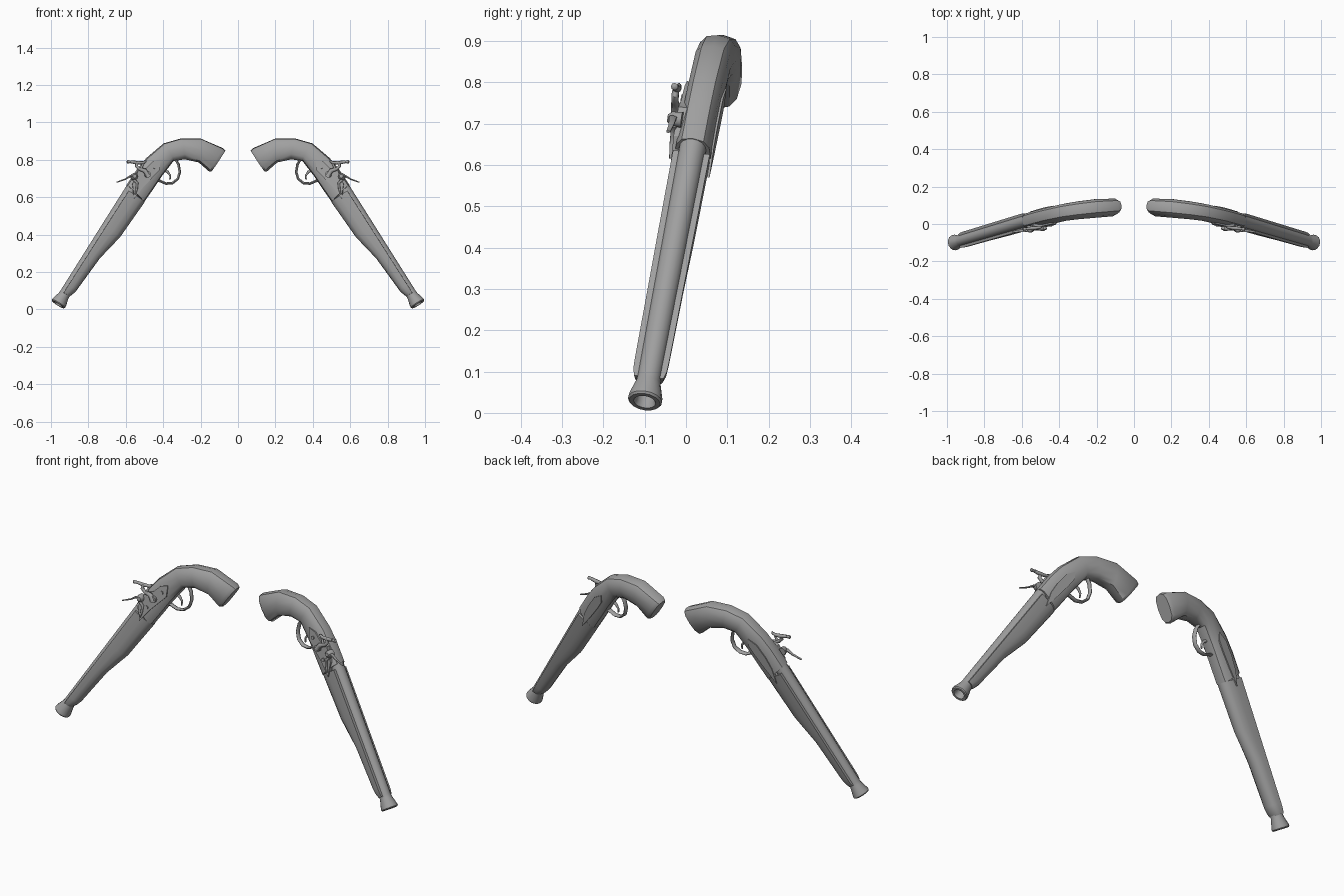
import bpy, bmesh, math
from mathutils import Vector

steel = bpy.data.materials.new("plain grey")
steel.diffuse_color = (0.35, 0.35, 0.35, 1)

# Pistol plane: profile coordinates (x, z) plus sideways offset w
N = Vector((0.117, 1, -0.115)).normalized()
MUZZLE = (0.957, 0.035)          # barrel axis origin
A, U = (-0.538, 0.843), (0.843, 0.538)   # along barrel, up from barrel


def P(x, z, w=0.0):
    return Vector((x, -0.1 - 0.117 * (x - 0.965) + 0.115 * (z - 0.03), z)) + N * w


def B(t, h=0.0, w=0.0):
    """Point in barrel coordinates."""
    return P(MUZZLE[0] + A[0] * t + U[0] * h, MUZZLE[1] + A[1] * t + U[1] * h, w)


def finish(name, bm, angle):
    bmesh.ops.recalc_face_normals(bm, faces=bm.faces)
    me = bpy.data.meshes.new(name)
    bm.to_mesh(me)
    bm.free()
    ob = bpy.data.objects.new(name, me)
    bpy.context.collection.objects.link(ob)
    me.materials.append(steel)
    bpy.ops.object.select_all(action='DESELECT')
    ob.select_set(True)
    bpy.context.view_layer.objects.active = ob
    bpy.ops.object.shade_smooth_by_angle(angle=math.radians(angle))
    # second pistol of the pair
    mod = ob.modifiers.new("pair", 'MIRROR')
    mod.use_axis = (True, False, False)
    mod.use_mirror_merge = False
    return ob


def loft(name, rings, angle=38):
    bm = bmesh.new()
    vs = [[bm.verts.new(p) for p in r] for r in rings]
    n = len(vs[0])
    for a, b in zip(vs, vs[1:]):
        for i in range(n):
            j = (i + 1) % n
            bm.faces.new((a[i], a[j], b[j], b[i]))
    bm.faces.new(vs[0])
    bm.faces.new(vs[-1])
    return finish(name, bm, angle)


def tube(name, path, radii, n=8, wide=1.0):
    """Rod along (x, z, w) points; wide stretches it sideways."""
    pts = [P(*p) for p in path]
    if not isinstance(radii, (list, tuple)):
        radii = [radii] * len(pts)
    rings = []
    for i, p in enumerate(pts):
        d = (pts[min(i + 1, len(pts) - 1)] - pts[max(i - 1, 0)]).normalized()
        ref = N if abs(d.dot(N)) < 0.9 else Vector((0, 0, 1))
        e = d.cross(ref).normalized()
        f = d.cross(e)
        rings.append([p + radii[i] * (math.cos(k * math.tau / n) * e
                      + wide * math.sin(k * math.tau / n) * f) for k in range(n)])
    return loft(name, rings, 50)


def plate(name, pts, w0, w1):
    return loft(name, [[P(x, z, w) for x, z in pts] for w in (w0, w1)], 30)


def rounded(a, e=0.75):
    c, s = math.cos(a), math.sin(a)
    return math.copysign(abs(c) ** e, c), math.copysign(abs(s) ** e, s)


# Grip: sections as top x, top z, bottom x, bottom z, half width
sections = [
    (0.067, 0.850, 0.142, 0.737, 0.036), (0.082, 0.863, 0.155, 0.738, 0.047),
    (0.200, 0.914, 0.210, 0.786, 0.050), (0.307, 0.914, 0.285, 0.803, 0.048),
    (0.398, 0.888, 0.345, 0.793, 0.046), (0.490, 0.810, 0.405, 0.715, 0.045),
    (0.540, 0.750, 0.450, 0.648, 0.045), (0.597, 0.664, 0.503, 0.572, 0.045)]
rings = []
for tx, tz, bx, bz, w in sections:
    ring = []
    for k in range(12):
        c, s = rounded(k * math.tau / 12)
        ring.append(P((tx + bx) / 2 + (tx - bx) / 2 * c,
                      (tz + bz) / 2 + (tz - bz) / 2 * c, w * s))
    rings.append(ring)
loft("grip", rings)

# Fore stock: half-round trough under the barrel (distance, depth, half width)
rings = []
for t, depth, w in [(0.055, 0.027, 0.036), (0.075, 0.036, 0.041), (0.104, 0.043, 0.042),
                    (0.319, 0.056, 0.043), (0.471, 0.086, 0.044), (0.70, 0.096, 0.045)]:
    ring = []
    for k in range(9):
        c, s = rounded(math.pi * k / 8, 0.8)
        ring.append(B(t, 0.010 - (depth + 0.010) * s, w * c))
    rings.append(ring)
loft("fore_stock", rings)

# Barrel with flared hollow muzzle (distance, radius)
rings = [[B(t, r * math.cos(k * math.tau / 16), r * math.sin(k * math.tau / 16))
          for k in range(16)]
         for t, r in [(0.73, 0.033), (0.06, 0.029), (0.045, 0.030), (0.005, 0.041),
                      (-0.005, 0.042), (-0.010, 0.038), (-0.010, 0.027),
                      (0.0, 0.023), (0.10, 0.021)]]
loft("barrel", rings, 35)

# Lock plate on the front side, leaf-shaped plate on the back
plate("lock_plate", [(0.420, 0.797), (0.460, 0.786), (0.495, 0.752), (0.540, 0.735),
                     (0.570, 0.665), (0.560, 0.588), (0.510, 0.652), (0.457, 0.706),
                     (0.425, 0.738)], -0.025, -0.050)
plate("back_plate", [(0.425, 0.790), (0.470, 0.765), (0.515, 0.705), (0.545, 0.650),
                     (0.565, 0.575), (0.510, 0.640), (0.455, 0.710), (0.428, 0.750)],
      0.030, 0.048)

# Cock with its pivot, jaws and clamping screw
tube("cock_pivot", [(0.490, 0.715, -0.045), (0.490, 0.715, -0.066)], 0.017, 10)
tube("cock", [(0.490, 0.710, -0.058), (0.505, 0.735, -0.060), (0.535, 0.745, -0.060),
              (0.550, 0.760, -0.060), (0.545, 0.782, -0.060)],
     [0.014, 0.012, 0.009, 0.009, 0.008])
tube("cock_jaws", [(0.500, 0.786, -0.058), (0.515, 0.778, -0.058), (0.548, 0.778, -0.058),
                   (0.580, 0.783, -0.058)], [0.005, 0.008, 0.010, 0.008])
tube("jaw_screw", [(0.575, 0.782, -0.058), (0.588, 0.783, -0.058), (0.598, 0.783, -0.058),
                   (0.602, 0.783, -0.058)], [0.004, 0.008, 0.009, 0.004])
tube("cock_spur", [(0.525, 0.748, -0.060), (0.515, 0.770, -0.060), (0.498, 0.790, -0.060)],
     [0.007, 0.005, 0.003])

# Pan, striking steel and its spring
tube("pan", [(0.560, 0.705, -0.035), (0.560, 0.705, -0.060), (0.560, 0.705, -0.070)],
     [0.020, 0.018, 0.010], 10)
tube("striking_steel", [(0.555, 0.700, -0.056), (0.580, 0.708, -0.056),
                        (0.610, 0.690, -0.054), (0.655, 0.674, -0.054)],
     [0.009, 0.006, 0.004, 0.003], 6, 1.8)
tube("steel_spring", [(0.565, 0.690, -0.053), (0.545, 0.670, -0.054),
                      (0.548, 0.640, -0.054), (0.555, 0.610, -0.052)],
     [0.008, 0.007, 0.006, 0.004])
for i, (x, z) in enumerate([(0.450, 0.755), (0.525, 0.665)]):
    tube("lock_screw_%d" % (i + 1), [(x, z, -0.045), (x, z, -0.056)], 0.009)

# Trigger guard and trigger
tube("trigger_guard", [(0.335, 0.805, 0), (0.318, 0.775, 0), (0.311, 0.735, 0),
                       (0.322, 0.698, 0), (0.350, 0.676, 0), (0.385, 0.673, 0),
                       (0.420, 0.688, 0), (0.450, 0.690, 0)], 0.007, 8, 1.8)
tube("trigger", [(0.400, 0.750, 0), (0.375, 0.735, 0), (0.362, 0.715, 0),
                 (0.364, 0.695, 0)], [0.009, 0.007, 0.005, 0.004])
